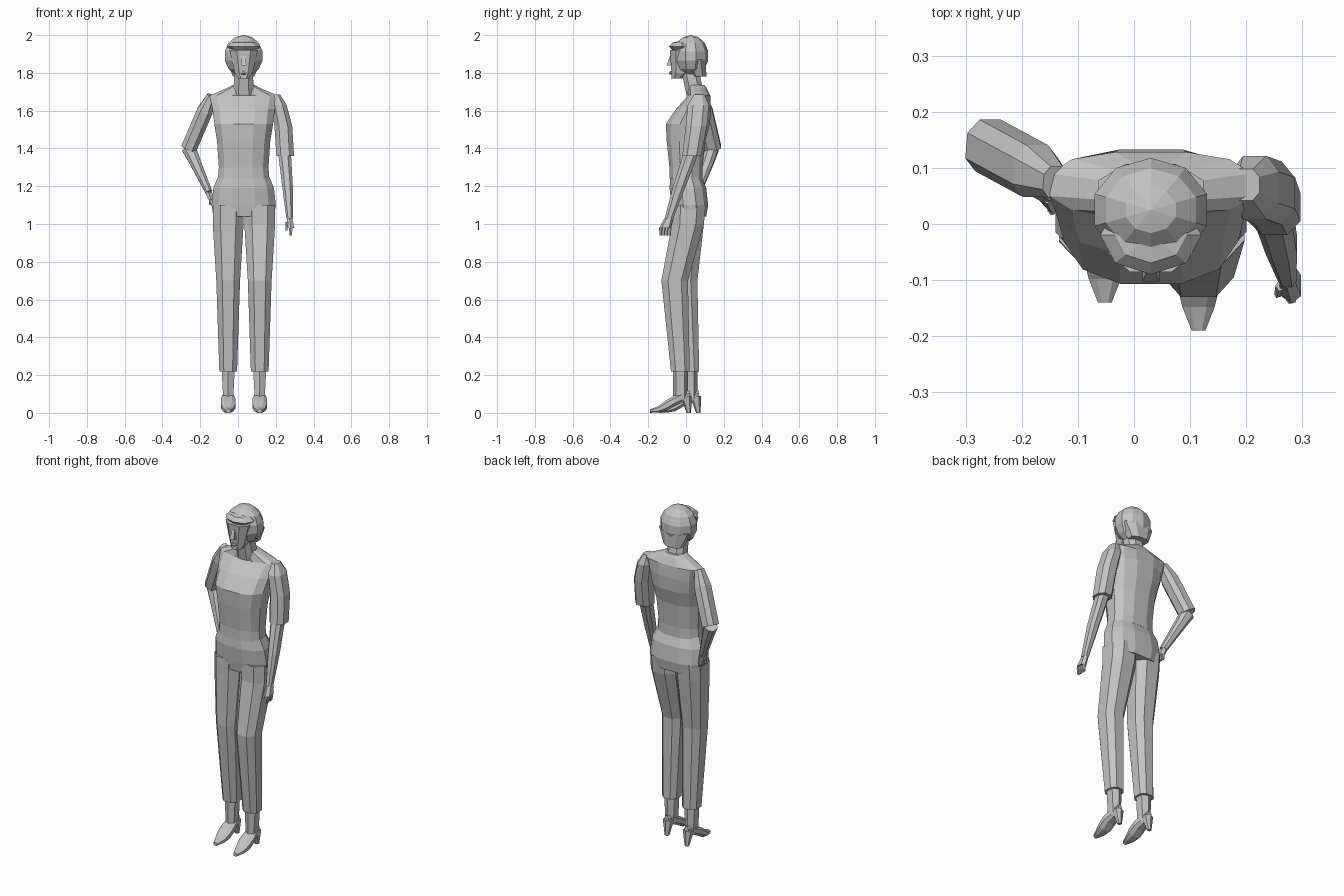
import bpy, bmesh
from math import sin, cos, pi, copysign
from mathutils import Vector, Matrix

if "Cube" in bpy.data.objects:
    bpy.data.objects.remove(bpy.data.objects["Cube"], do_unlink=True)

X, Y, Z = (Vector(axis) for axis in Matrix.Identity(3))
MID = .03  # sideways centre line of the body

grey = bpy.data.materials.new("plain grey")
grey.use_nodes = True
grey.diffuse_color = (.55, .55, .55, 1)
grey.node_tree.nodes["Principled BSDF"].inputs["Base Color"].default_value = grey.diffuse_color


def finish(name, bm):
    bmesh.ops.recalc_face_normals(bm, faces=bm.faces)
    mesh = bpy.data.meshes.new(name)
    bm.to_mesh(mesh)
    bm.free()
    mesh.materials.append(grey)
    part = bpy.data.objects.new(name, mesh)
    bpy.context.collection.objects.link(part)


def rounded(value, power=.8):
    """Push a sine or cosine outwards for a slightly boxy section."""
    return copysign(abs(value) ** power, value)


def loft(name, stations, sides=8, along=Z, deep=Y):
    """Skin sections, each a centre with its half width and half depth."""
    across = deep.cross(along).normalized()
    deep = along.cross(across).normalized()
    angles = [2 * pi * (i + .5) / sides for i in range(sides)]
    bm = bmesh.new()
    loops = []
    for x, y, z, width, depth in stations:
        centre = Vector((x, y, z))
        loops.append([bm.verts.new(centre + across * width * rounded(cos(a))
                                   + deep * depth * rounded(sin(a))) for a in angles])
    for lower, upper in zip(loops, loops[1:]):
        for i in range(sides):
            bm.faces.new((lower[i - 1], lower[i], upper[i], upper[i - 1]))
    bm.faces.new(loops[0])
    bm.faces.new(loops[-1])
    finish(name, bm)


def column(name, stations, sides=8):
    """Loft up the centre line from (y, z, half width, half depth)."""
    loft(name, [(MID, *station) for station in stations], sides)


def ball(name, centre, size, segments=10, rings=7):
    bm = bmesh.new()
    place = Matrix.LocRotScale(Vector(centre), None, Vector(size))
    bmesh.ops.create_uvsphere(bm, u_segments=segments, v_segments=rings, radius=1, matrix=place)
    finish(name, bm)


# Head and neck
ball("hair", (MID, .025, 1.89), (.108, .095, .11))
column("nape_hair", [(.07, 1.78, .06, .04), (.05, 1.87, .1, .06)])
ball("fringe", (MID, -.02, 1.94), (.09, .07, .03), 8, 4)
column("face", [(-.05, 1.77, .03, .03), (-.03, 1.8, .05, .05), (-.02, 1.92, .08, .07)])
column("nose", [(-.07, 1.89, .01, .02), (-.08, 1.84, .02, .03)], 4)
ball("lips", (MID, -.08, 1.8), (.02, .01, .01), 6, 4)
column("neck", [(.05, 1.68, .06, .05), (.02, 1.82, .05, .05)])

# Shirt with a full chest and sloping shoulders
column("shirt", [(0, 1.24, .14, .09), (0, 1.3, .135, .09), (0, 1.44, .145, .105),
                 (.01, 1.53, .16, .12), (.04, 1.61, .17, .095), (.07, 1.68, .185, .06),
                 (.06, 1.72, .09, .05), (.055, 1.735, .06, .045)], 12)

# Trousers, ankles and pointed heeled shoes
column("hips", [(.02, 1.04, .165, .09), (.02, 1.1, .175, .1), (.01, 1.19, .165, .1), (0, 1.25, .14, .085)], 12)
for side, x, foot in (("left", .115, -.03), ("right", -.052, .02)):
    loft(side + "_trouser_leg", [(x, .015, 1.1, .087, .095), (x, .01, 1, .087, .09),
                                 (x, foot - .03, .7, .067, .075), (x, foot, .22, .05, .053)])
    loft(side + "_ankle", [(x, foot, .08, .03, .04), (x, foot, .25, .04, .04)], 6)
    loft(side + "_heel", [(x, foot + .045, 0, .012, .012), (x, foot + .03, .09, .03, .03)], 6)
    sole = []
    for step in range(6):
        t = step / 5
        height = .01 + .08 * sin(t * pi / 2) ** 2
        sole.append((x, foot - .16 + .21 * t, height, .013 + .03 * sin(t * pi), min(height, .03)))
    loft(side + "_shoe", sole, along=Y, deep=Z)


def fingers(name, knuckle, tip, spread):
    for i in range(4):
        shift = Y * spread * (i - 1.5)
        loft(name, [(*(tip + shift), .007, .006), (*(knuckle + shift), .01, .009)], 5)


# Left arm hanging at the side
loft("left_sleeve", [(.25, .03, 1.36, .05, .053), (.24, .055, 1.52, .05, .06),
                     (.215, .065, 1.63, .045, .06), (.2, .07, 1.685, .025, .03)])
wrist = Vector((.273, -.09, 1.03))
loft("left_forearm", [(*wrist, .018, .024), (.262, -.035, 1.2, .03, .036), (.247, .025, 1.37, .036, .042)])
knuckle = wrist - Vector((-.007, .02, .05))
loft("left_palm", [(*knuckle, .02, .032), (*wrist, .016, .024)], 6)
fingers("left_finger", knuckle, knuckle - Z * .04, .016)
loft("left_thumb", [(.256, -.125, .965, .006, .007), (.262, -.11, 1.01, .01, .01)], 5)

# Right arm bent with the hand on the hip
shoulder, elbow, hip = Vector((-.14, .075, 1.68)), Vector((-.26, .14, 1.4)), Vector((-.155, .06, 1.17))
loft("right_sleeve", [(*elbow, .045, .05), (*shoulder.lerp(elbow, .3), .045, .05), (*shoulder, .025, .03)],
     along=shoulder - elbow)
loft("right_forearm", [(*elbow, .04, .035), (*elbow.lerp(hip, .3), .032, .034), (*hip, .02, .022)],
     along=elbow - hip)
knuckle = hip + Vector((.01, -.01, -.04))
loft("right_palm", [(*knuckle, .015, .034), (*hip, .02, .024)], 6)
fingers("right_finger", knuckle, knuckle - Z * .03, .017)
